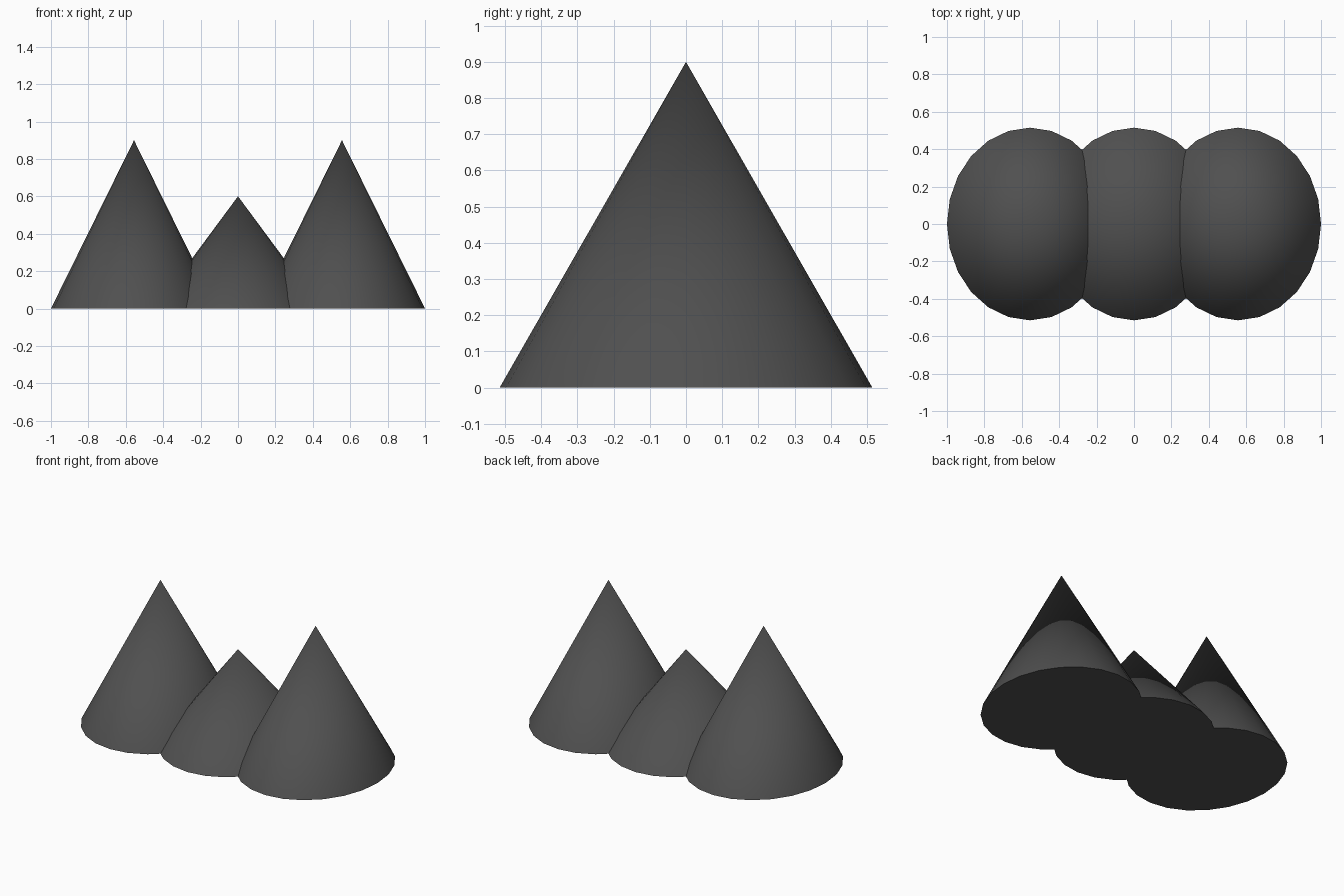
import bpy

if "Cube" in bpy.data.objects:
    bpy.data.objects.remove(bpy.data.objects["Cube"])

RX, RY, SPACING = 0.444, 0.515, 0.556

dark = bpy.data.materials.new("dark_grey")
dark.diffuse_color = (0.08, 0.08, 0.08, 1)
dark.use_nodes = True
dark.node_tree.nodes["Principled BSDF"].inputs["Base Color"].default_value = dark.diffuse_color


def cone(name, x, height):
    """Oval-based cone standing on the ground."""
    bpy.ops.mesh.primitive_cone_add(vertices=24, radius1=1, radius2=0,
                                    depth=height, location=(x, 0, height / 2))
    obj = bpy.context.object
    obj.name = name
    obj.scale = (RX, RY, 1)
    bpy.ops.object.transform_apply(location=False, rotation=False, scale=True)
    bpy.ops.object.shade_smooth_by_angle()
    obj.data.materials.append(dark)


# Two tall outer cones and a shorter one between them
cone("left_cone", -SPACING, 0.9)
cone("middle_cone", 0, 0.6)
cone("right_cone", SPACING, 0.9)
